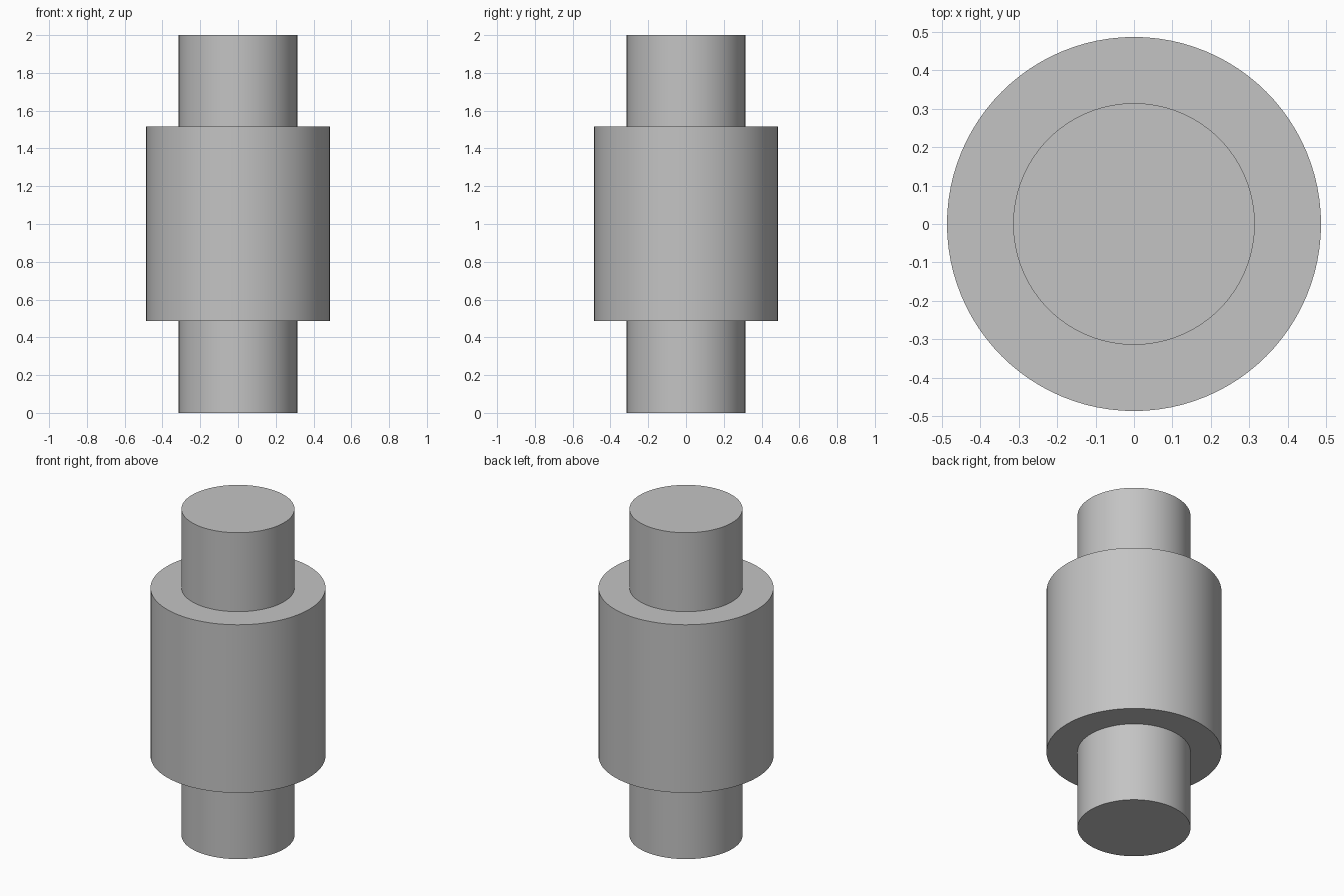
import bpy

# Remove the default object
cube = bpy.data.objects.get("Cube")
if cube:
    bpy.data.objects.remove(cube, do_unlink=True)

# Plain grey metal
grey = bpy.data.materials.new("grey")
grey.use_nodes = True
colour = (0.55, 0.55, 0.55, 1)
grey.diffuse_color = colour
grey.node_tree.nodes["Principled BSDF"].inputs["Base Color"].default_value = colour

HEIGHT = 2.0
SHAFT_RADIUS = 0.314
BODY_RADIUS = 0.486
BODY_BOTTOM, BODY_TOP = 0.486, 1.516


def lathe(name, profile, segments=96):
    """Spin a closed (radius, height) profile around the z axis."""
    mesh = bpy.data.meshes.new(name)
    obj = bpy.data.objects.new(name, mesh)
    bpy.context.collection.objects.link(obj)
    verts = [(r, 0, z) for r, z in profile]
    mesh.from_pydata(verts, [(i, i + 1) for i in range(len(verts) - 1)], [])
    mesh.materials.append(grey)

    screw = obj.modifiers.new("spin", "SCREW")
    screw.axis = "Z"
    screw.steps = screw.render_steps = segments
    screw.use_merge_vertices = True
    screw.use_normal_calculate = True

    # Apply the spin, then smooth the sides and keep the rims sharp
    bpy.ops.object.select_all(action="DESELECT")
    obj.select_set(True)
    bpy.context.view_layer.objects.active = obj
    bpy.ops.object.modifier_apply(modifier=screw.name)
    bpy.ops.object.mode_set(mode="EDIT")
    bpy.ops.mesh.select_all(action="SELECT")
    bpy.ops.mesh.normals_make_consistent(inside=False)
    bpy.ops.object.mode_set(mode="OBJECT")
    bpy.ops.object.shade_smooth_by_angle()
    return obj


# One stepped roller: lower shaft, wide body, upper shaft
lathe("stepped_roller", [
    (0, 0),
    (SHAFT_RADIUS, 0),
    (SHAFT_RADIUS, BODY_BOTTOM),
    (BODY_RADIUS, BODY_BOTTOM),
    (BODY_RADIUS, BODY_TOP),
    (SHAFT_RADIUS, BODY_TOP),
    (SHAFT_RADIUS, HEIGHT),
    (0, HEIGHT),
])
